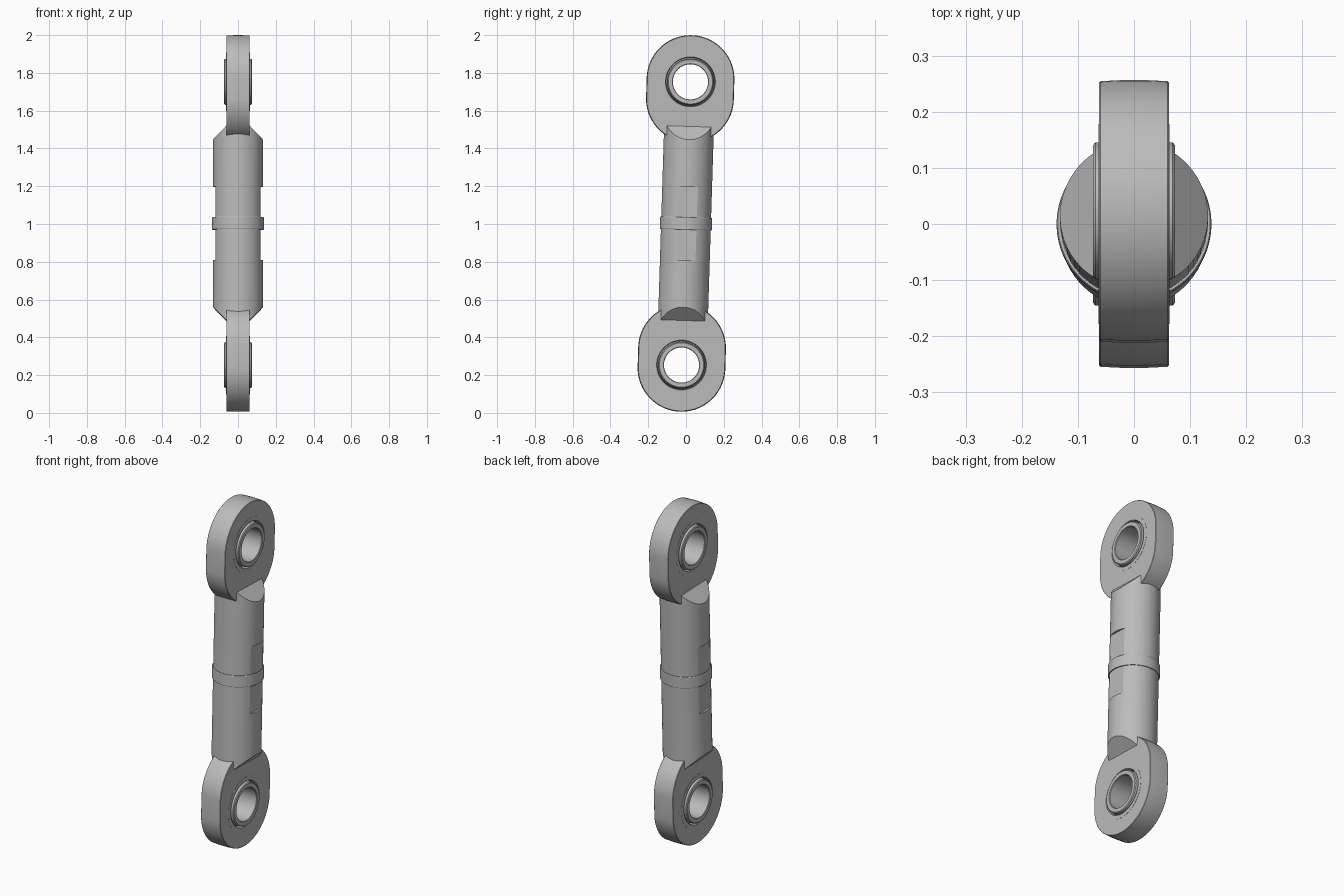
import bpy, bmesh, math
from mathutils import Matrix, Vector

if "Cube" in bpy.data.objects:
    bpy.data.objects.remove(bpy.data.objects["Cube"])

N = 64
# whole link leans slightly about the x axis
LEAN = Matrix.Translation((0, 0, 1.003)) @ Matrix.Rotation(math.radians(-1.8), 4, 'X')
ANGLES = [2 * math.pi * (i + 0.5) / N for i in range(N)]

steel = bpy.data.materials.new("grey steel")
steel.diffuse_color = (0.5, 0.5, 0.5, 1)
steel.use_nodes = True
steel.node_tree.nodes["Principled BSDF"].inputs["Base Color"].default_value = steel.diffuse_color


def finish(name, bm):
    bmesh.ops.remove_doubles(bm, verts=bm.verts, dist=1e-5)
    bmesh.ops.recalc_face_normals(bm, faces=bm.faces)
    mesh = bpy.data.meshes.new(name)
    bm.to_mesh(mesh)
    bm.free()
    mesh.materials.append(steel)
    ob = bpy.data.objects.new(name, mesh)
    bpy.context.collection.objects.link(ob)
    ob.matrix_world = LEAN
    bpy.ops.object.select_all(action='DESELECT')
    ob.select_set(True)
    bpy.context.view_layer.objects.active = ob
    bpy.ops.object.shade_smooth_by_angle(angle=math.radians(25))


def loft(loops, closed):
    """Skin equal-length loops; closed joins last to first, otherwise caps the ends."""
    bm = bmesh.new()
    rows = [[bm.verts.new(p) for p in loop] for loop in loops]
    pairs = list(zip(rows, rows[1:])) + ([(rows[-1], rows[0])] if closed else [])
    for a, b in pairs:
        for i in range(N):
            j = (i + 1) % N
            bm.faces.new((a[i], a[j], b[j], b[i]))
    if not closed:
        bm.faces.new(rows[0])
        bm.faces.new(rows[-1])
    return bm


def circle_x(r, x, zc):
    return [(x, r * math.cos(a), zc + r * math.sin(a)) for a in ANGLES]


def eye_outline(r, x, s):
    # stretched circle: separate arc centres for the outer and inner halves
    return [(x, r * math.cos(a), s * (0.661 if s * math.sin(a) < 0 else 0.7645) + r * math.sin(a))
            for a in ANGLES]


def section(z, limit=1):
    return [(max(-limit, min(limit, 0.132 * math.cos(a))), 0.132 * math.sin(a), z) for a in ANGLES]


# shaft with two wrench flats
bm = loft([section(-0.515), section(-0.195), section(-0.195, 0.119),
           section(0.195, 0.119), section(0.195), section(0.515)], False)
bmesh.ops.remove_doubles(bm, verts=bm.verts, dist=1e-5)
# sloped shoulders leading into the eyes
for sx in (-1, 1):
    for sz in (-1, 1):
        cut = bmesh.ops.bisect_plane(
            bm, geom=bm.verts[:] + bm.edges[:] + bm.faces[:], dist=1e-6,
            plane_co=Vector((sx * 0.062, 0, sz * 0.514)),
            plane_no=Vector((sx, 0, sz)).normalized(), clear_outer=True)
        edges = [e for e in cut["geom_cut"] if isinstance(e, bmesh.types.BMEdge)]
        bmesh.ops.holes_fill(bm, edges=edges, sides=0)
finish("shaft", bm)

# collar around the middle
collar = [(0.131, -0.033), (0.136, -0.033), (0.138, -0.03),
          (0.138, 0.03), (0.136, 0.033), (0.131, 0.033)]
finish("collar", loft([[(r * math.cos(a), r * math.sin(a), z) for a in ANGLES]
                       for r, z in collar], True))

# eye, bearing race and ball bushing at each end
RIM = [(0.2285, -0.062), (0.2305, -0.06), (0.2325, -0.02),
       (0.2325, 0.02), (0.2305, 0.06), (0.2285, 0.062)]
RACE = [(0.129, -0.058), (0.132, -0.063), (0.155, -0.063),
        (0.155, 0.063), (0.132, 0.063), (0.129, 0.058)]
BALL = [(0.093, -0.07), (0.096, -0.073), (0.117, -0.073), (0.122, -0.069), (0.1225, -0.05),
        (0.1295, -0.03), (0.1295, 0.03), (0.1225, 0.05), (0.122, 0.069), (0.117, 0.073),
        (0.096, 0.073), (0.093, 0.07)]
for s, end in ((1, "upper"), (-1, "lower")):
    zc = 0.75 * s
    loops = [circle_x(0.155, -0.062, zc)] + [eye_outline(r, x, s) for r, x in RIM]
    finish(end + "_eye", loft(loops + [circle_x(0.155, 0.062, zc)], True))
    finish(end + "_race", loft([circle_x(r, x, zc) for r, x in RACE], True))
    finish(end + "_bushing", loft([circle_x(r, x, zc) for r, x in BALL], True))
